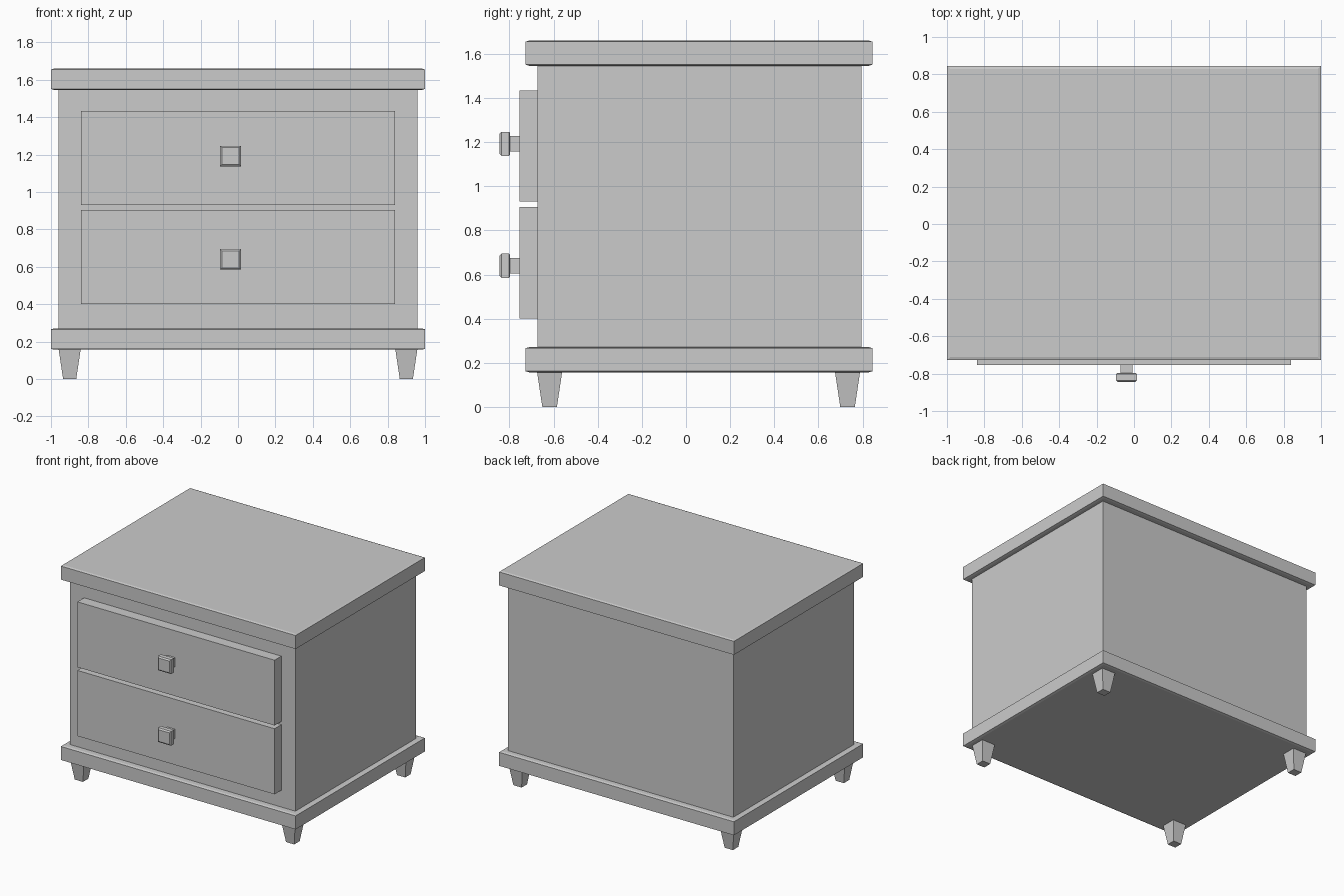
import bpy
import bmesh
from mathutils import Matrix

if "Cube" in bpy.data.objects:
    bpy.data.objects.remove(bpy.data.objects["Cube"])


def loft(name, centre, rings, axis="z"):
    """Stack rectangular rings (height, half_a, half_b) along z, or towards -y."""
    bm = bmesh.new()
    loops = [[bm.verts.new((sx * a, sy * b, h)) for sx, sy in ((-1, -1), (1, -1), (1, 1), (-1, 1))]
             for h, a, b in rings]
    for lo, hi in zip(loops, loops[1:]):
        for i in range(4):
            j = (i + 1) % 4
            bm.faces.new((lo[i], lo[j], hi[j], hi[i]))
    bm.faces.new(loops[0][::-1])
    bm.faces.new(loops[-1])
    if axis == "y":
        bm.transform(Matrix.Rotation(1.5707963, 4, "X"))
    bmesh.ops.recalc_face_normals(bm, faces=bm.faces)
    mesh = bpy.data.meshes.new(name)
    bm.to_mesh(mesh)
    bm.free()
    obj = bpy.data.objects.new(name, mesh)
    obj.location = centre
    bpy.context.collection.objects.link(obj)
    return obj


# Cabinet body
loft("cabinet_body", (0, 0.061, 0), [(0.26, 0.96, 0.734), (1.56, 0.96, 0.734)])

# Top and base slabs with slightly eased edges
for name, z in (("top_slab", 1.546), ("base_slab", 0.157)):
    loft(name, (0, 0.059, z), [(0, 0.983, 0.77), (0.005, 1.0, 0.786),
                               (0.109, 1.0, 0.786), (0.114, 0.983, 0.77)])

# Drawer fronts, each with a stemmed square knob
for label, low, high, knob_z in (("upper", 0.93, 1.433, 1.192), ("lower", 0.40, 0.905, 0.64)):
    half = (high - low) / 2
    loft(label + "_drawer", (0, -0.66, low + half),
         [(0, 0.84, half), (0.095, 0.84, half)], "y")
    loft(label + "_knob", (-0.04, -0.75, knob_z),
         [(0, 0.033, 0.035), (0.047, 0.033, 0.035), (0.047, 0.05, 0.05), (0.053, 0.056, 0.055),
          (0.086, 0.056, 0.055), (0.095, 0.046, 0.045)], "y")

# Tapered square legs
for row, y in (("front", -0.618), ("back", 0.732)):
    for side, x in (("left", -0.9), ("right", 0.9)):
        loft(f"{row}_{side}_leg", (x, y, 0), [(0, 0.035, 0.033), (0.16, 0.059, 0.057)])
